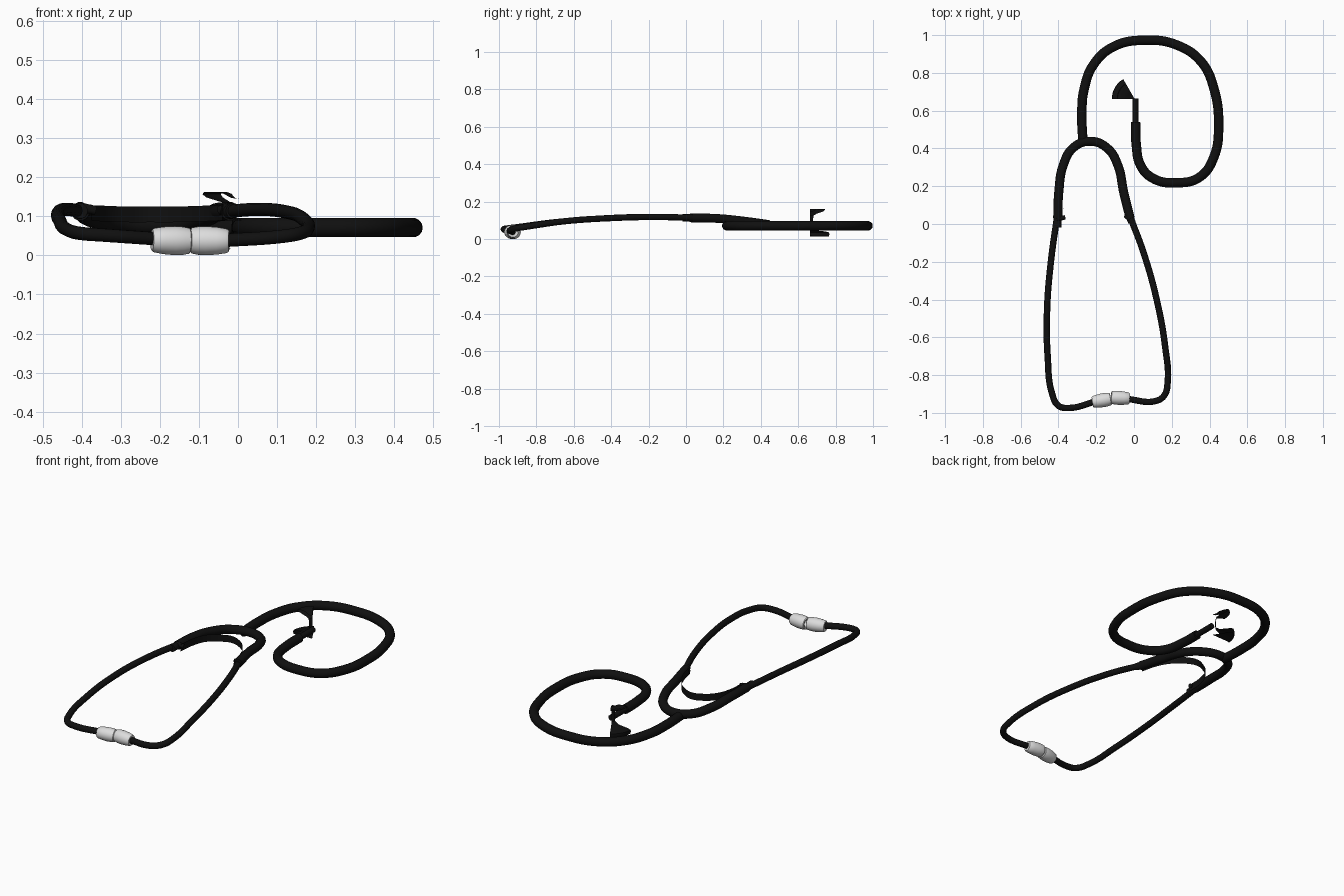
import bpy, bmesh
from math import radians
from mathutils import Vector, Matrix

cube = bpy.data.objects.get("Cube")
if cube:
    bpy.data.objects.remove(cube, do_unlink=True)


def material(name, rgb, rough):
    m = bpy.data.materials.new(name)
    m.use_nodes = True
    m.diffuse_color = (*rgb, 1)
    shader = m.node_tree.nodes["Principled BSDF"]
    shader.inputs["Base Color"].default_value = (*rgb, 1)
    shader.inputs["Roughness"].default_value = rough
    return m


black = material("black rubber", (0.005, 0.005, 0.005), 0.6)
white = material("off white silicone", (0.72, 0.72, 0.72), 0.5)


def finish(ob, mat):
    ob.data.materials.clear()
    ob.data.materials.append(mat)
    bpy.ops.object.select_all(action="DESELECT")
    ob.select_set(True)
    bpy.context.view_layer.objects.active = ob
    bpy.ops.object.shade_smooth_by_angle(angle=radians(40))


def tube(name, points, radius, ribbon=0):
    """Smooth sweep through the points: round hose, or upright flat strip."""
    cu = bpy.data.curves.new(name, "CURVE")
    cu.dimensions = "3D"
    cu.resolution_u = 10
    if ribbon:
        cu.twist_mode = "Z_UP"
        cu.extrude = ribbon
    else:
        cu.bevel_depth = radius
        cu.bevel_resolution = 5
        cu.use_fill_caps = True
    sp = cu.splines.new("BEZIER")
    sp.bezier_points.add(len(points) - 1)
    for bp, p in zip(sp.bezier_points, points):
        bp.co = p
        bp.handle_left_type = bp.handle_right_type = "AUTO"
    ob = bpy.data.objects.new(name, cu)
    bpy.context.collection.objects.link(ob)
    bpy.ops.object.select_all(action="DESELECT")
    ob.select_set(True)
    bpy.context.view_layer.objects.active = ob
    bpy.ops.object.convert(target="MESH")
    ob = bpy.context.view_layer.objects.active
    finish(ob, black)
    return ob


def lathe(name, profile, mat, angle=360, steps=32, matrix=Matrix()):
    """Spin (radius, height) pairs round z, then place the result."""
    bm = bmesh.new()
    verts = [bm.verts.new((r, 0, z)) for r, z in profile]
    edges = [bm.edges.new(pair) for pair in zip(verts, verts[1:])]
    bmesh.ops.spin(bm, geom=verts + edges, cent=(0, 0, 0), axis=(0, 0, 1),
                   angle=radians(angle), steps=steps)
    bmesh.ops.remove_doubles(bm, verts=bm.verts, dist=0.0002)
    bmesh.ops.recalc_face_normals(bm, faces=bm.faces)
    bm.transform(matrix)
    me = bpy.data.meshes.new(name)
    bm.to_mesh(me)
    bm.free()
    ob = bpy.data.objects.new(name, me)
    bpy.context.collection.objects.link(ob)
    finish(ob, mat)
    return ob


def along(a, b):
    """Matrix that puts the z axis on the line from a to b."""
    a, b = Vector(a), Vector(b)
    return Matrix.Translation(a) @ (b - a).to_track_quat("Z", "Y").to_matrix().to_4x4()


def rod(name, a, b, radius):
    length = (Vector(b) - Vector(a)).length
    return lathe(name, [(0, 0), (radius, 0), (radius, length), (0, length)],
                 black, steps=20, matrix=along(a, b))


# Long looping hose, flat on one level
loop = [(.008, .54), (.012, .42), (.035, .31), (.1, .242), (.23, .218), (.35, .25),
        (.425, .36), (.448, .52), (.425, .71), (.355, .86), (.22, .95), (.06, .973),
        (-.1, .943), (-.21, .85), (-.265, .71), (-.276, .57), (-.27, .43)]
tube("main_hose", [(x, y, .071) for x, y in loop], .025)

# Arched yoke joining the two ear tubes
tube("yoke_hose", [(-.404, .03, .113), (-.398, .17, .11), (-.375, .31, .096),
                   (-.32, .405, .083), (-.23, .438, .078), (-.14, .4, .083),
                   (-.085, .31, .096), (-.055, .17, .11), (-.02, .03, .113)], .024)

# Ear tubes
tube("right_ear_tube", [(-.404, .06, .113), (-.44, -.2, .118), (-.46, -.45, .11),
                        (-.457, -.7, .09), (-.433, -.9, .064), (-.4, -.962, .056),
                        (-.345, -.974, .052), (-.2, -.938, .042)], .017)
tube("left_ear_tube", [(-.025, .05, .113), (.05, -.15, .118), (.12, -.4, .112),
                       (.165, -.65, .095), (.178, -.84, .068), (.16, -.908, .057),
                       (.115, -.937, .049), (-.04, -.926, .038)], .017)

# Collars and spring pegs where tubes meet the yoke
rod("right_collar", (-.405, .03, .113), (-.405, -.018, .114), .02)
rod("left_collar", (-.025, .045, .113), (-.012, .01, .114), .02)
rod("right_spring_peg", (-.41, .025, .125), (-.366, .035, .115), .012)
rod("left_spring_peg", (-.02, .025, .125), (-.046, .045, .115), .012)

# Thin flat spring between the ear tubes
tube("flat_spring", [(-.375, .02, .11), (-.366, .12, .108), (-.335, .2, .107),
                     (-.28, .245, .105), (-.225, .264, .105), (-.165, .245, .105),
                     (-.1, .185, .107), (-.065, .12, .108), (-.04, .02, .11)], 0, ribbon=.02)

# Barrel ear tips, with a recessed mouth facing inwards
tip = [(.012, .0), (.027, .0), (.031, .006), (.035, .03), (.037, .058), (.036, .08),
       (.033, .096), (.029, .099), (.02, .095), (.012, .075), (0, .072)]
lathe("right_ear_tip", tip, white, matrix=along((-.22, -.943, .039), (-.12, -.925, .037)))
lathe("left_ear_tip", tip, white, matrix=along((-.023, -.924, .037), (-.12, -.918, .038)))

# Chest piece: metal stem and wedge-shaped two-sided head
rod("chest_stem", (.008, .52, .071), (.008, .665, .071), .016)
head = [(0, .145), (.02, .147), (.04, .158), (.06, .162), (.09, .162), (.094, .157),
        (.085, .149), (.06, .141), (.04, .135), (.022, .125), (.018, .1), (.02, .06),
        (.04, .046), (.1, .04), (.118, .035), (.12, .025), (.116, .013), (.1, .016), (0, .018)]
lathe("chest_head", head, black, angle=60, steps=12,
      matrix=Matrix.Translation((.003, .663, 0)) @ Matrix.Rotation(radians(120), 4, "Z"))
